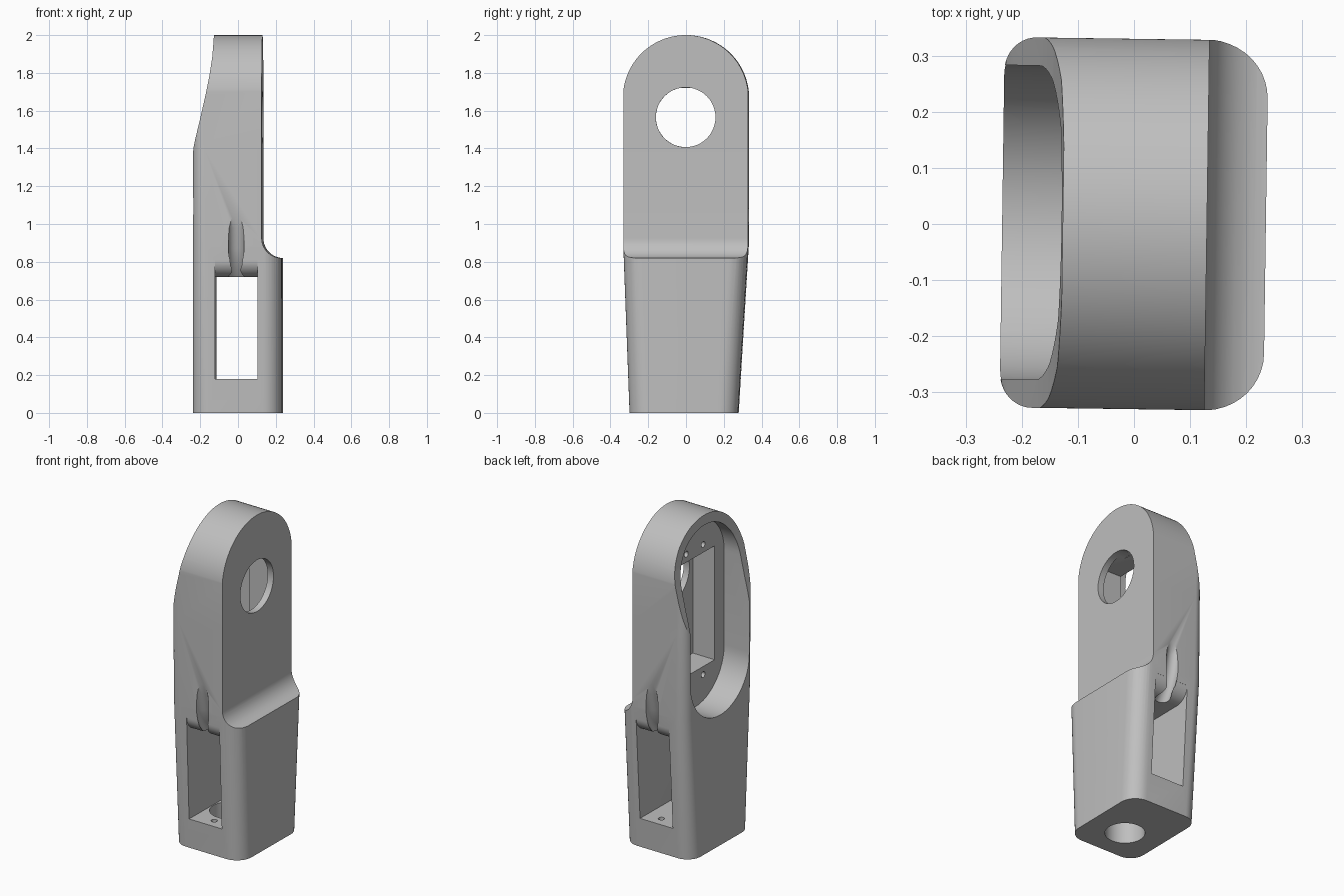
import bpy, bmesh, math
from math import sin, cos, pi
from mathutils import Matrix

if "Cube" in bpy.data.objects:
    bpy.data.objects.remove(bpy.data.objects["Cube"])

grey = bpy.data.materials.new("plain_grey")
grey.use_nodes = True
grey.diffuse_color = (0.52, 0.52, 0.52, 1)
grey.node_tree.nodes["Principled BSDF"].inputs["Base Color"].default_value = grey.diffuse_color


def loft(name, rings):
    """Skin a closed solid through rings with equal point counts."""
    bm = bmesh.new()
    loops = [[bm.verts.new(p) for p in ring] for ring in rings]
    for a, b in zip(loops, loops[1:]):
        for i in range(len(a)):
            j = (i + 1) % len(a)
            bm.faces.new((a[i], a[j], b[j], b[i]))
    bm.faces.new(loops[0][::-1])
    bm.faces.new(loops[-1])
    bmesh.ops.recalc_face_normals(bm, faces=bm.faces)
    mesh = bpy.data.meshes.new(name)
    bm.to_mesh(mesh)
    bm.free()
    obj = bpy.data.objects.new(name, mesh)
    bpy.context.collection.objects.link(obj)
    return obj


def prism(name, pts, axis, lo, hi):
    """Extrude a 2D profile along an axis."""
    place = {"x": lambda p, d: (d, p[0], p[1]),
             "y": lambda p, d: (p[0], d, p[1]),
             "z": lambda p, d: (p[0], p[1], d)}[axis]
    return loft(name, [[place(p, d) for p in pts] for d in (lo, hi)])


def arc(cx, cy, r, start, end, n=16):
    return [(cx + r * cos(start + (end - start) * i / n),
             cy + r * sin(start + (end - start) * i / n)) for i in range(n + 1)]


def circle(cx, cy, r, n=48):
    return arc(cx, cy, r, 0, 2 * pi, n)[:-1]


def rect(x0, x1, y0, y1):
    return [(x0, y0), (x1, y0), (x1, y1), (x0, y1)]


def activate(obj):
    bpy.ops.object.select_all(action="DESELECT")
    obj.select_set(True)
    bpy.context.view_layer.objects.active = obj


def combine(body, tool, operation="DIFFERENCE"):
    tool.hide_render = True
    activate(body)
    mod = body.modifiers.new("cut", "BOOLEAN")
    mod.operation, mod.solver, mod.object = operation, "EXACT", tool
    bpy.ops.object.modifier_apply(modifier=mod.name)
    bpy.data.objects.remove(tool)


def section(z, y0, y1, r_back, r_front, w=0.235):
    """Rounded rectangle; the -x and +x corners have their own radii."""
    pts = (arc(w - r_front, y1 - r_front, r_front, 0, pi / 2, 10)
           + arc(-w + r_back, y1 - r_back, r_back, pi / 2, pi, 10)
           + arc(-w + r_back, y0 + r_back, r_back, pi, 1.5 * pi, 10)
           + arc(w - r_front, y0 + r_front, r_front, 1.5 * pi, 2 * pi, 10))
    return [(x, y, z) for x, y in pts]


# Tapered rounded link body
body = loft("link_body", [section(0, -0.297, 0.277, 0.09, 0.1),
                          section(0.88, -0.33, 0.33, 0.07, 0.1),
                          section(1.4, -0.33, 0.33, 0.06, 0.1),
                          section(2.1, -0.33, 0.33, 0.05, 0.1)])

# Front silhouette: step with concave fillet, sloped upper back
slope = [(-0.127, 2.2), (-0.127, 1.97), (-0.133, 1.88), (-0.148, 1.78), (-0.168, 1.68),
         (-0.2, 1.54), (-0.222, 1.45), (-0.232, 1.4), (-0.237, 1.35), (-0.4, 1.3)]
outline = ([(-0.4, -0.1), (0.4, -0.1), (0.4, 0.82)]
           + arc(0.235, 0.925, 0.105, 1.5 * pi, pi) + [(0.13, 2.2)] + slope)
combine(body, prism("silhouette", outline, "y", -1, 1), "INTERSECT")

# Rounded top
arch = [(-0.5, -0.1), (0.5, -0.1), (0.5, 1.668)] + arc(0, 1.668, 0.332, 0, pi, 48) + [(-0.5, 1.668)]
combine(body, prism("arch", arch, "x", -1, 1), "INTERSECT")

# Stadium pocket, inner rectangular well and round shaft opening
MID, HALF, R = 1.37, 0.57, 0.28
stadium = arc(0, MID + HALF - R, R, 0, pi, 32) + arc(0, MID - HALF + R, R, pi, 2 * pi, 32)
combine(body, prism("pocket", stadium, "x", -0.5, -0.06))
combine(body, prism("well", rect(-0.19, 0.19, 1.02, 1.72), "x", -0.1, 0.09))
combine(body, prism("shaft_opening", circle(0, 1.565, 0.158), "x", 0.05, 0.3))
for y in (-0.08, 0.08):
    for z in (MID - 0.4, MID + 0.4):
        combine(body, prism("screw_hole", circle(y, z, 0.018, 16), "x", -0.1, 0.05))

# Lower slot with round bottom opening and screw holes
combine(body, prism("slot", rect(-0.117, 0.108, 0.18, 0.72), "y", -1, 1))
combine(body, prism("bottom_opening", circle(0, -0.08, 0.112), "z", -0.1, 0.25))
for y in (-0.24, 0.22):
    combine(body, prism("slot_screw_hole", circle(0.01, y, 0.018, 16), "z", 0.08, 0.25))

# Rounded slot lips and cable grooves on both sides
for side in (-1, 1):
    lip = [(0.5, 0.7), (0.22, 0.7)] + arc(0.235, 0.81, 0.09, 1.5 * pi, 2 * pi) + [(0.5, 0.81)]
    combine(body, prism("slot_lip", [(side * y, z) for y, z in lip], "x", -0.117, 0.108))
    path = [(0.385, 1.09), (0.35, 0.98), (0.325, 0.87), (0.29, 0.78), (0.23, 0.7)]
    rings = [[(-0.005 + 0.042 * cos(a), side * (y + 0.042 * sin(a)), z)
              for a in [2 * pi * i / 24 for i in range(24)]] for y, z in path]
    combine(body, loft("cable_groove", rings))

# Finish
body.data.transform(Matrix.Rotation(math.radians(-0.8), 4, "Z"))
body.data.materials.clear()
body.data.materials.append(grey)
for poly in body.data.polygons:
    poly.material_index = 0
activate(body)
bpy.ops.object.shade_smooth_by_angle(angle=math.radians(30))
